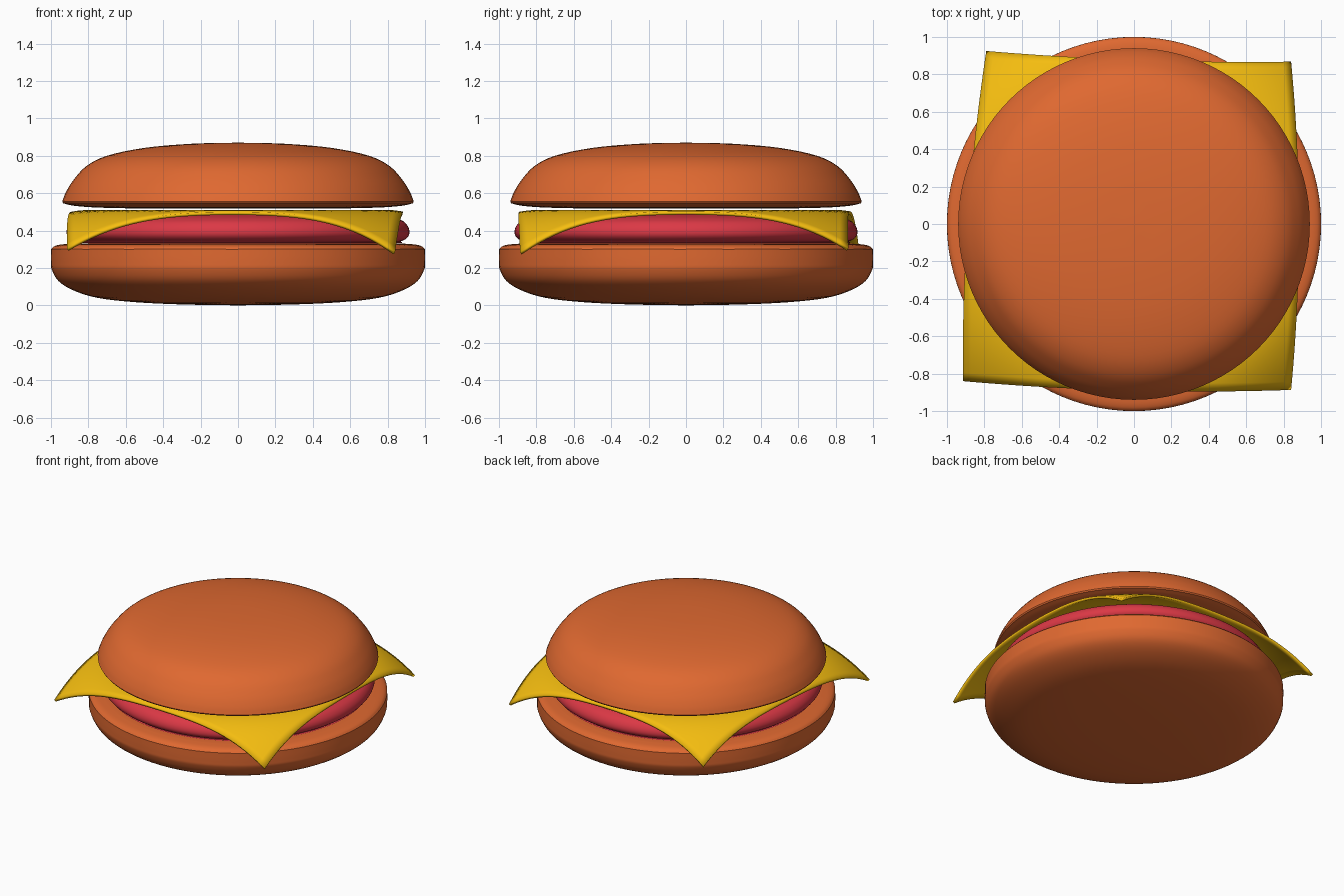
import bpy, bmesh, math
from mathutils import Vector

if "Cube" in bpy.data.objects:
    bpy.data.objects.remove(bpy.data.objects["Cube"])


def material(name, rgb):
    m = bpy.data.materials.new(name)
    m.diffuse_color = (*rgb, 1)
    m.use_nodes = True
    m.node_tree.nodes["Principled BSDF"].inputs["Base Color"].default_value = m.diffuse_color
    return m


def finish(name, bm, mat, angle=40):
    bmesh.ops.recalc_face_normals(bm, faces=bm.faces)
    me = bpy.data.meshes.new(name)
    bm.to_mesh(me)
    bm.free()
    me.materials.append(mat)
    ob = bpy.data.objects.new(name, me)
    bpy.context.collection.objects.link(ob)
    bpy.ops.object.select_all(action='DESELECT')
    ob.select_set(True)
    bpy.context.view_layer.objects.active = ob
    bpy.ops.object.shade_smooth_by_angle(angle=math.radians(angle))
    return ob


def smooth_curve(pts, steps=4):
    """Catmull-Rom curve through (radius, height) points."""
    p = [Vector(q) for q in pts]
    p = [2 * p[0] - p[1]] + p + [2 * p[-1] - p[-2]]
    out = []
    for a, b, c, d in zip(p, p[1:], p[2:], p[3:]):
        for i in range(steps):
            t = i / steps
            out.append(0.5 * (2 * b + (c - a) * t + (2 * a - 5 * b + 4 * c - d) * t * t
                              + (3 * b - a - 3 * c + d) * t ** 3))
    return out + [p[-2]]


def lathe(name, curves, mat, segs=96):
    """Revolve smooth curves (meeting at sharp corners) about z."""
    bm = bmesh.new()
    pts = [q for c in curves for q in smooth_curve(c)]
    vs = [bm.verts.new((max(q.x, 0), 0, q.y)) for q in pts]
    es = [bm.edges.new(e) for e in zip(vs, vs[1:])]
    bmesh.ops.spin(bm, geom=vs + es, cent=(0, 0, 0), axis=(0, 0, 1),
                   angle=2 * math.pi, steps=segs)
    bmesh.ops.remove_doubles(bm, verts=bm.verts, dist=1e-4)
    return finish(name, bm, mat)


bread = material("bread", (0.74, 0.14, 0.03))
meat = material("meat", (0.71, 0.04, 0.06))
yellow = material("cheese", (0.91, 0.51, 0.005))

# Bottom bun: rounded underside, upright wall, bevelled rim
lathe("bottom_bun", [
    [(0, 0), (0.3, 0.005), (0.55, 0.017), (0.75, 0.04), (0.88, 0.08),
     (0.96, 0.13), (0.995, 0.19), (1, 0.23), (1, 0.3)],
    [(1, 0.3), (0.98, 0.317), (0.93, 0.327), (0.8, 0.33), (0, 0.33)]], bread)

# Patty: flat disc with rounded rim
lathe("patty", [
    [(0, 0.33), (0.8, 0.332), (0.87, 0.342), (0.905, 0.362), (0.917, 0.39),
     (0.907, 0.425), (0.875, 0.455), (0.8, 0.478), (0.65, 0.488), (0, 0.49)]], meat)

# Top bun: dome with a sharp lower lip
lathe("top_bun", [
    [(0, 0.517), (0.5, 0.518), (0.75, 0.523), (0.88, 0.533), (0.935, 0.546)],
    [(0.94, 0.555), (0.92, 0.605), (0.88, 0.67), (0.81, 0.745), (0.7, 0.8),
     (0.5, 0.842), (0.25, 0.864), (0, 0.87)]], bread)

# Cheese slice: slightly skewed square sheet with drooping corners
corners = {(-1, -1): (-0.915, -0.84, 0.83), (1, -1): (0.84, -0.887, 1.0),
           (-1, 1): (-0.79, 0.925, 0.95), (1, 1): (0.84, 0.868, 0.97)}
N = 40
bm = bmesh.new()
bmesh.ops.create_grid(bm, x_segments=N, y_segments=N, size=1)
for v in bm.verts:
    s, t = v.co.x, v.co.y
    q = Vector((0, 0, 0))
    for (a, b), c in corners.items():
        q += Vector(c) * (1 + a * s) * (1 + b * t) / 4
    # bow of each side: left/right, then back/front
    q.x += (1 - t * t) * s * (0.042 if s > 0 else 0.035)
    q.y += (1 - s * s) * t * (-0.02 if t > 0 else 0.027)
    droop = 1.27 * max(0, math.hypot(q.x, q.y) - 0.8) ** 2 * q.z
    v.co = (q.x, q.y, 0.51 - droop)
cheese = finish("cheese_slice", bm, yellow)
# normals of an open sheet: make sure they point up
if cheese.data.polygons[N * N // 2].normal.z < 0:
    cheese.data.flip_normals()
sol = cheese.modifiers.new("thickness", 'SOLIDIFY')
sol.thickness = 0.017
sol.offset = -1
